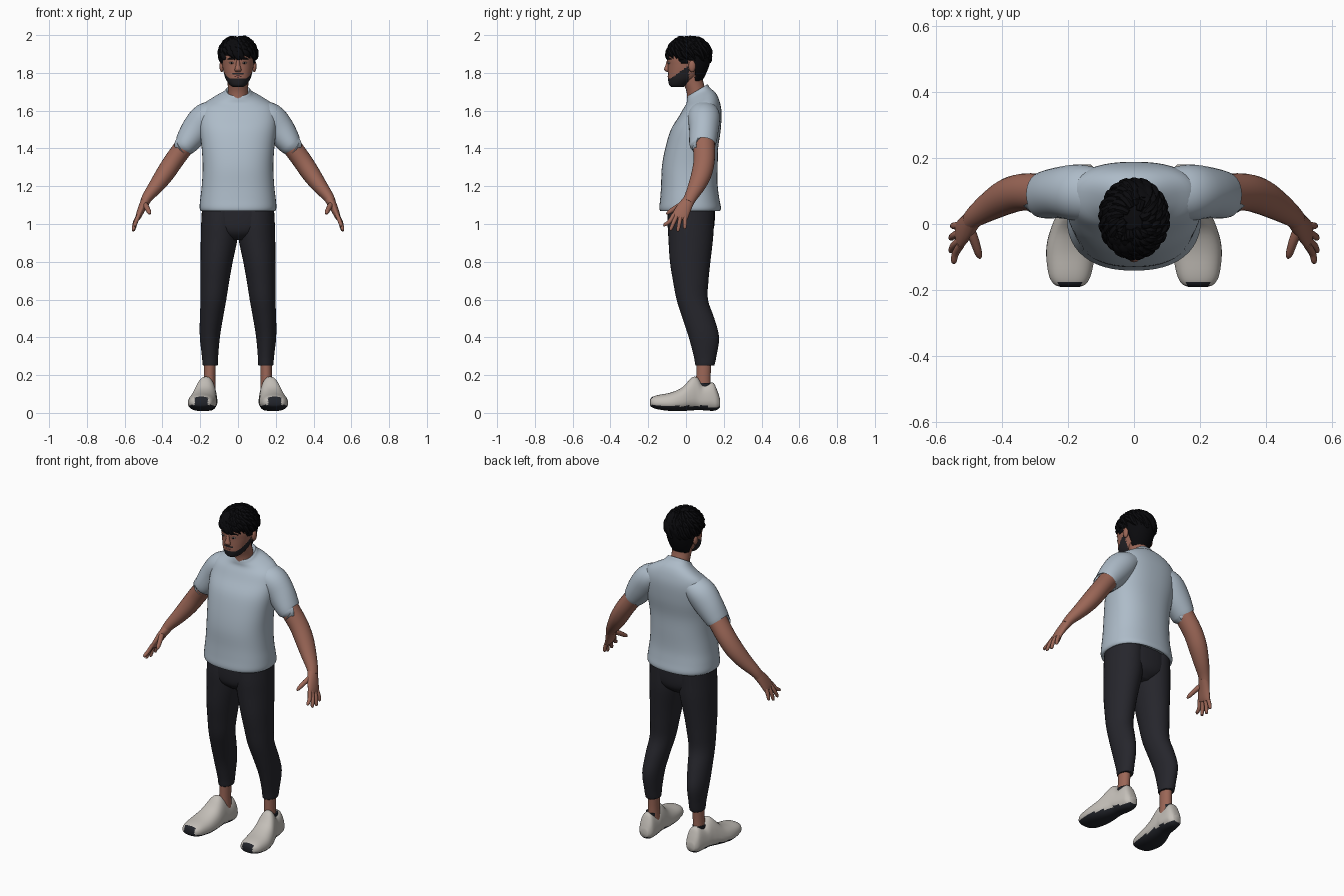
import bpy, bmesh, math, random
from mathutils import Vector

random.seed(4)


def material(name, rgb):
    m = bpy.data.materials.new(name)
    m.diffuse_color = (*rgb, 1)
    return m


SKIN = material("skin", (0.33, 0.135, 0.095))
SHIRT = material("pale blue cotton", (0.42, 0.50, 0.58))
PANTS = material("charcoal cloth", (0.019, 0.019, 0.025))
HAIR = material("black hair", (0.003, 0.003, 0.004))
BEARD = material("beard stubble", (0.016, 0.015, 0.018))
SHOE = material("off white", (0.55, 0.52, 0.48))
SOLE = material("dark rubber", (0.016, 0.018, 0.024))
LIPS = material("lips", (0.27, 0.09, 0.075))
EYE = material("eye white", (0.40, 0.34, 0.31))


def finish(bm, name, mats, mirror=False, rule=None, angle=50):
    bmesh.ops.recalc_face_normals(bm, faces=bm.faces[:])
    bm.normal_update()
    if rule:
        for f in bm.faces:
            f.material_index = rule(f.calc_center_median(), f.normal)
    me = bpy.data.meshes.new(name)
    bm.to_mesh(me)
    bm.free()
    ob = bpy.data.objects.new(name, me)
    bpy.context.collection.objects.link(ob)
    for m in mats:
        me.materials.append(m)
    bpy.ops.object.select_all(action='DESELECT')
    ob.select_set(True)
    bpy.context.view_layer.objects.active = ob
    bpy.ops.object.shade_smooth_by_angle(angle=math.radians(angle))
    if mirror:
        mod = ob.modifiers.new("mirror", 'MIRROR')
        mod.use_mirror_merge = False
    return ob


def spline(stations, sub):
    """Catmull-Rom through (x, y, z, half width a, half width b, tilt)."""
    p = [tuple(s) + (0,) * (6 - len(s)) for s in stations]
    out = []
    for i in range(len(p) - 1):
        q = [p[max(i - 1, 0)], p[i], p[i + 1], p[min(i + 2, len(p) - 1)]]
        for k in range(sub):
            t = k / sub
            out.append([0.5 * (2 * b + (c - a) * t + (2 * a - 5 * b + 4 * c - d) * t * t
                               + (3 * b - a - 3 * c + d) * t ** 3) for a, b, c, d in zip(*q)])
    return out + [list(p[-1])]


def sweep(bm, stations, n=24, sub=4, frame=None, power=2.0):
    """Loft superellipse rings; frame = fixed ring axes, otherwise they follow the path."""
    pts = spline(stations, sub)
    rings = []
    for i, (x, y, z, a, b, tilt) in enumerate(pts):
        if frame:
            u, v = Vector(frame[0]), Vector(frame[1])
        else:
            t = Vector(pts[min(i + 1, len(pts) - 1)][:3]) - Vector(pts[max(i - 1, 0)][:3])
            t.normalize()
            ref = Vector((0, 1, 0)) if abs(t.y) < 0.9 else Vector((1, 0, 0))
            u = ref.cross(t).normalized()
            v = t.cross(u)
        ring = []
        for k in range(n):
            w = 2 * math.pi * k / n
            c, s = math.cos(w), math.sin(w)
            c = math.copysign(abs(c) ** (2 / power), c)
            s = math.copysign(abs(s) ** (2 / power), s)
            ring.append(bm.verts.new(Vector((x, y, z + tilt * b * s)) + u * a * c + v * b * s))
        rings.append(ring)
    for r, q in zip(rings, rings[1:]):
        for k in range(n):
            bm.faces.new((r[k], r[(k + 1) % n], q[(k + 1) % n], q[k]))
    bm.faces.new(rings[0])
    bm.faces.new(rings[-1])


XY = ((1, 0, 0), (0, 1, 0))
XZ = ((1, 0, 0), (0, 0, 1))


def part(name, stations, mat, mirror=False, **kw):
    bm = bmesh.new()
    sweep(bm, stations, **kw)
    return finish(bm, name, [mat], mirror)


def blob(name, centre, radii, mat, mirror=False):
    bm = bmesh.new()
    bmesh.ops.create_uvsphere(bm, u_segments=16, v_segments=10, radius=1)
    for v in bm.verts:
        v.co = Vector(c + r * k for c, r, k in zip(centre, radii, v.co))
    return finish(bm, name, [mat], mirror)


# Shirt: body with tilted round collar, and sleeves
part("shirt_body", [
    (0, .022, 1.078, .18, .140), (0, .022, 1.068, .194, .156), (0, .022, 1.085, .203, .163),
    (0, .020, 1.13, .200, .157), (0, .018, 1.20, .192, .150), (0, .020, 1.30, .187, .148),
    (0, .030, 1.40, .192, .140), (0, .052, 1.50, .203, .132), (0, .075, 1.58, .203, .113, .1),
    (0, .082, 1.63, .185, .096, .2), (0, .080, 1.665, .130, .078, .35),
    (0, .067, 1.688, .082, .062, .5), (0, .062, 1.703, .067, .055, .6),
    (0, .061, 1.708, .060, .050, .6), (0, .061, 1.695, .050, .043, .6)],
    SHIRT, n=48, frame=XY, power=2.35)
part("shirt_sleeve", [
    (.10, .090, 1.60, .055, .075), (.165, .095, 1.565, .080, .085), (.22, .095, 1.50, .080, .078),
    (.272, .088, 1.428, .064, .071), (.279, .088, 1.419, .058, .065)], SHIRT, True, n=32)

# Trousers: hips and tapered legs
part("trouser_hips", [
    (0, .028, 1.10, .18, .125), (0, .027, 1.0, .18, .124), (0, .026, .95, .13, .110),
    (0, .026, .915, .05, .07)], PANTS, n=40, frame=XY, power=2.3)
part("trouser_leg", [
    (.095, .028, 1.09, .095, .122), (.096, .025, 1.0, .099, .122), (.100, .025, .92, .097, .118),
    (.113, .022, .80, .085, .107), (.122, .025, .70, .076, .094), (.130, .033, .60, .068, .083),
    (.141, .066, .50, .061, .084), (.149, .095, .40, .053, .080), (.148, .101, .30, .043, .060),
    (.147, .100, .255, .040, .051), (.147, .100, .25, .034, .045)], PANTS, True, n=32, frame=XY)

# Ankles and shoes
part("ankle", [(.150, .092, .10, .033, .042), (.150, .092, .18, .030, .038),
               (.148, .095, .28, .031, .040)], SKIN, True, frame=XY)
part("shoe_lining", [(.156, .098, .12, .033, .045), (.156, .098, .158, .033, .042, .05)],
     SOLE, True, frame=XY)

bm = bmesh.new()
shoe = [(-.190, .194, .040, .068, .030), (-.181, .194, .030, .083, .050),
        (-.15, .194, .019, .094, .066), (-.08, .191, .010, .108, .076),
        (-.02, .183, .010, .135, .073), (.03, .173, .013, .186, .066), (.06, .167, .015, .187, .060),
        (.09, .162, .014, .150, .056), (.14, .157, .011, .162, .050), (.163, .156, .016, .125, .042),
        (.18, .156, .030, .075, .025)]
sweep(bm, [(x, y, (lo + hi) / 2, w, (hi - lo) / 2) for y, x, lo, hi, w in shoe],
      n=32, frame=XZ, power=2.5)
for v in bm.verts:   # pull the upper in towards the ankle
    k = min(max((v.co.z - .05) / .13, 0), 1)
    mid = .176 - .1 * v.co.y
    v.co.x = mid + (v.co.x - mid) * (1 - .32 * k)
finish(bm, "shoe", [SHOE, SOLE], True,
       lambda c, n: int(n.z < -.5 or (c.y < -.178 and abs(c.x - .194) < .035)))

# Arms, palms, fingers
part("arm", [(.235, .09, 1.475, .055, .060), (.285, .095, 1.41, .052, .058),
             (.34, .096, 1.335, .051, .056), (.385, .083, 1.268, .049, .054),
             (.43, .058, 1.205, .041, .046), (.475, .028, 1.148, .030, .035),
             (.495, .010, 1.115, .024, .031)], SKIN, True)
part("palm", [(.485, .018, 1.13, .026, .031), (.508, -.010, 1.085, .021, .039),
              (.525, -.030, 1.045, .016, .043), (.531, -.036, 1.027, .011, .040)], SKIN, True)
bm = bmesh.new()
for y0, y1, x1, z1 in ((-.064, -.112, .545, .988), (-.047, -.080, .553, .966),
                       (-.026, -.042, .553, .961), (-.005, -.006, .548, .974)):
    sweep(bm, [(.524, y0, 1.05, .011, .012), ((.535 + x1) / 2, (y0 + y1) / 2, 1.012, .011, .011),
               (x1, y1, z1 + .008, .009, .009), (x1, y1 - .001, z1, .004, .004)], n=10, sub=3)
sweep(bm, [(.500, -.008, 1.11, .016, .016), (.483, -.050, 1.088, .014, .014),
           (.470, -.090, 1.062, .011, .011), (.466, -.103, 1.052, .004, .004)], n=10, sub=3)
finish(bm, "fingers", [SKIN], True)

# Neck and head; jaw faces carry the beard colour
part("neck", [(0, .06, 1.64, .054, .054), (0, .055, 1.70, .054, .052), (0, .035, 1.76, .055, .055),
              (0, .03, 1.82, .06, .06)], SKIN, frame=XY)


def beard(c, n):
    jaw = c.y < .015 and c.z < 1.768 + .7 * max(c.y + .085, 0)
    moustache = abs(c.x) < .03 and c.y < -.05 and 1.791 < c.z < 1.798
    return int(jaw or moustache)


bm = bmesh.new()
sweep(bm, [(0, -.045, 1.724, .022, .028), (0, -.040, 1.735, .042, .048), (0, -.022, 1.765, .064, .073),
           (0, -.006, 1.80, .075, .090), (0, .004, 1.84, .083, .100), (0, .008, 1.88, .086, .106),
           (0, .012, 1.93, .082, .098), (0, .014, 1.965, .055, .065), (0, .014, 1.98, .02, .02)],
      n=64, sub=8, frame=XY, power=2.15)
finish(bm, "head", [SKIN, BEARD], rule=beard)

# Face details
part("nose", [(0, -.092, 1.868, .009, .008), (0, -.097, 1.84, .011, .012),
              (0, -.100, 1.818, .018, .016), (0, -.094, 1.806, .014, .010)],
     SKIN, n=16, frame=XY)
blob("ear", (.086, .032, 1.835), (.012, .019, .031), SKIN, True)
blob("eye", (.034, -.0895, 1.853), (.013, .006, .0055), EYE, True)
blob("pupil", (.034, -.0935, 1.853), (.005, .004, .005), HAIR, True)
part("eyebrow", [(.015, -.098, 1.871, .003, .003), (.036, -.092, 1.877, .005, .004),
                 (.057, -.077, 1.872, .002, .002)], HAIR, True, n=8)
blob("mouth", (0, -.089, 1.781), (.023, .009, .0065), LIPS)


# Hair: cap trimmed along the hairline, covered in swept tufts
def hairline(y):
    return 1.89 if y < -.04 else 1.85 if y < .012 else 1.868 if y < .05 else 1.70


bm = bmesh.new()
sweep(bm, [(0, .045, 1.755, .052, .040), (0, .035, 1.80, .075, .073), (0, .022, 1.85, .091, .104),
           (0, .018, 1.90, .096, .115), (0, .016, 1.945, .090, .107), (0, .016, 1.972, .066, .078),
           (0, .016, 1.986, .028, .033)], n=56, sub=6, frame=XY)
low = [f for f in bm.faces if f.calc_center_median().z < hairline(f.calc_center_median().y)]
bmesh.ops.delete(bm, geom=low, context='FACES')
cap = finish(bm, "hair_cap", [HAIR])
mod = cap.modifiers.new("thickness", 'SOLIDIFY')
mod.thickness = .018

bm = bmesh.new()
for i in range(84):
    az = i * 2.39996
    el = 1.35 - 1.15 * (i / 84)
    front = math.sin(az) < -.3
    drop = random.uniform(.35, .6) if front or math.sin(az) < .3 else random.uniform(.5, .85)
    path = []
    for k, r in enumerate((.012, .019, .016, .003)):
        e = el - drop * k / 3
        e = max(e, -.02 if front else -.2)
        g = az + .16 * k
        lift = 1 + (.035 if k == 3 else 0) * random.uniform(-.5, 1.6)
        path.append((.092 * lift * math.cos(e) * math.cos(g),
                     .016 + .112 * lift * math.cos(e) * math.sin(g),
                     1.895 + .091 * math.sin(e) - .006 * k * (e < 0), r, r * .8))
    sweep(bm, path, n=8, sub=3)
finish(bm, "hair_tufts", [HAIR], angle=40)
